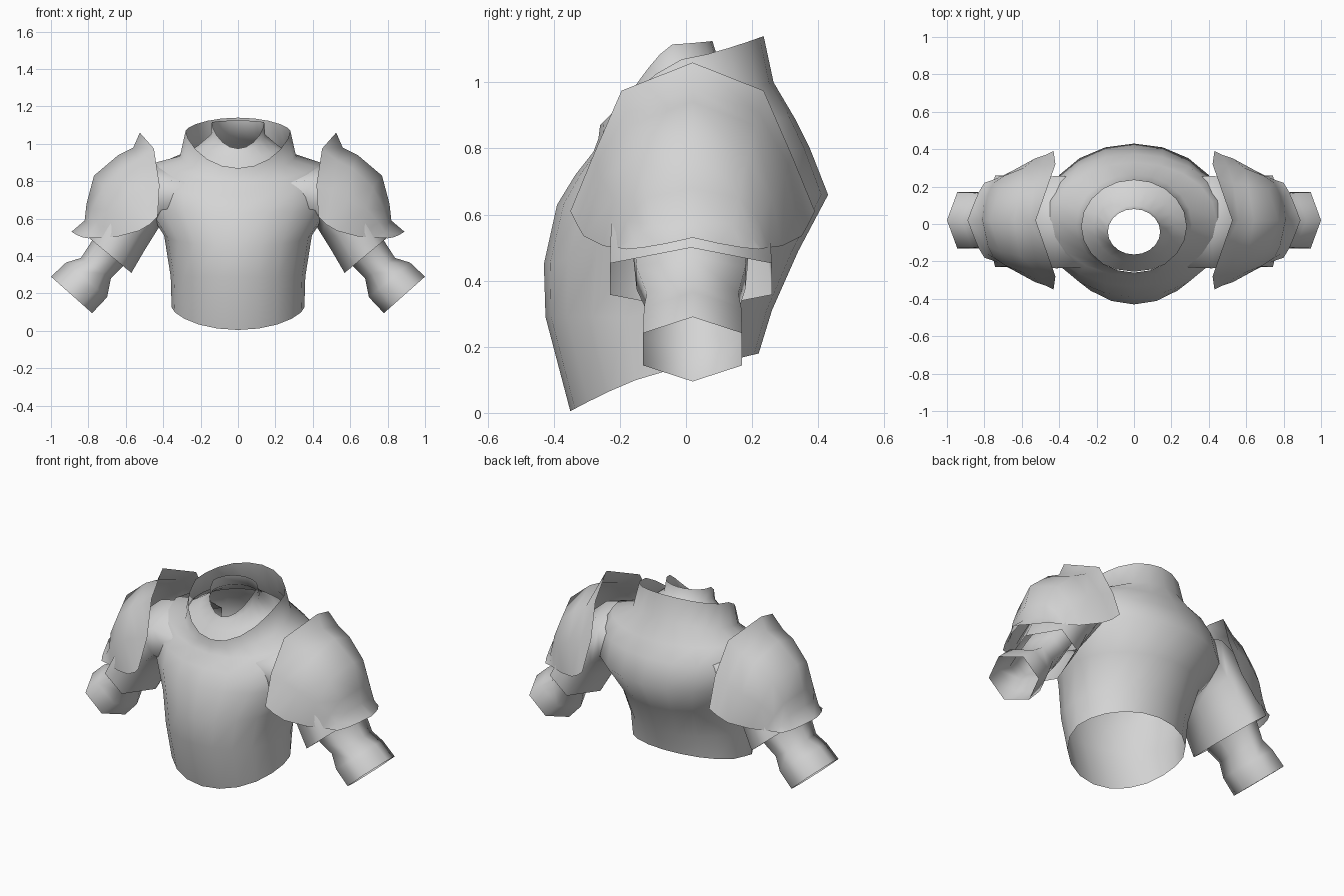
import bpy, bmesh, math

metal = bpy.data.materials.new("grey_metal")
metal.diffuse_color = (0.66, 0.66, 0.66, 1)


def loft(name, rings, closed=True, angle=60, mirror=False):
    """Skin a list of equally long point rows, leaving the ends open."""
    bm = bmesh.new()
    rows = [[bm.verts.new(p) for p in r] for r in rings]
    n = len(rows[0])
    for a, b in zip(rows, rows[1:]):
        for i in range(n if closed else n - 1):
            j = (i + 1) % n
            bm.faces.new((a[i], a[j], b[j], b[i]))
    bmesh.ops.recalc_face_normals(bm, faces=bm.faces)
    mesh = bpy.data.meshes.new(name)
    bm.to_mesh(mesh)
    bm.free()
    mesh.materials.append(metal)
    ob = bpy.data.objects.new(name, mesh)
    bpy.context.collection.objects.link(ob)
    if mirror:
        ob.modifiers.new("mirror", 'MIRROR').use_mirror_merge = False
    bpy.ops.object.select_all(action='DESELECT')
    ob.select_set(True)
    bpy.context.view_layer.objects.active = ob
    bpy.ops.object.shade_smooth_by_angle(angle=math.radians(angle))
    return ob


def body_ring(w, yf, yb, zf, zs, zb, n=20):
    """Oval with separate front, side and back heights."""
    pts = []
    for i in range(n):
        a = 2 * math.pi * i / n
        s, c = math.sin(a), math.cos(a)
        z = zs + ((zf if c > 0 else zb) - zs) * abs(c) ** 1.3
        pts.append((w * s, (yf + yb) / 2 + (yf - yb) / 2 * c, z))
    return pts


def arm_ring(top, bottom, yc, hy, n=6):
    """Oval between a top and a bottom point (x, z)."""
    pts = []
    for i in range(n):
        a = 2 * math.pi * i / n
        t = (1 - math.cos(a)) / 2
        pts.append((top[0] + (bottom[0] - top[0]) * t, yc + hy * math.sin(a),
                    top[1] + (bottom[1] - top[1]) * t))
    return pts


# Torso shell: half width, front y, back y, front z, side z, back z
loft("torso", [body_ring(*r) for r in (
    (0.355, -0.35, 0.22, 0.005, 0.125, 0.18),
    (0.36, -0.425, 0.26, 0.29, 0.29, 0.31),
    (0.395, -0.43, 0.34, 0.45, 0.51, 0.49),
    (0.495, -0.39, 0.43, 0.63, 0.66, 0.66),
    (0.50, -0.335, 0.375, 0.72, 0.80, 0.80),
    (0.44, -0.28, 0.33, 0.79, 0.90, 0.89),
    (0.31, -0.265, 0.265, 0.83, 0.935, 1.0),
    (0.28, -0.26, 0.235, 0.87, 1.07, 1.14))])

# Neck guard rising from inside the torso to the neck opening
loft("neck_guard", [body_ring(*r) for r in (
    (0.31, -0.255, 0.26, 0.84, 0.93, 0.96),
    (0.215, -0.205, 0.19, 0.915, 0.99, 1.01),
    (0.145, -0.17, 0.10, 0.96, 1.05, 1.06),
    (0.14, -0.163, 0.08, 0.975, 1.115, 1.125))])

# Sleeves, six-sided and open at the elbow
loft("sleeves", [arm_ring(*r) for r in (
    ((0.28, 0.87), (0.30, 0.56), 0.01, 0.28),
    ((0.42, 0.898), (0.41, 0.575), 0.01, 0.285),
    ((0.53, 0.87), (0.45, 0.51), 0.01, 0.275),
    ((0.68, 0.74), (0.50, 0.43), 0.01, 0.27),
    ((0.80, 0.50), (0.57, 0.31), 0.015, 0.283))], angle=85, mirror=True)

# Forearm guards, six-sided and open at the wrist
loft("forearm_guards", [arm_ring(*r) for r in (
    ((0.72, 0.57), (0.56, 0.42), 0.015, 0.20),
    ((0.785, 0.475), (0.62, 0.34), 0.015, 0.19),
    ((0.84, 0.39), (0.68, 0.28), 0.02, 0.16),
    ((0.92, 0.365), (0.70, 0.18), 0.02, 0.17),
    ((1.00, 0.29), (0.78, 0.095), 0.02, 0.173))], angle=85, mirror=True)

# Shoulder plates: rim, flank, shoulder and ridge point of each arch (x, half y, z)
arches = (
    ((0.43, 0.37, 0.61), (0.42, 0.30, 0.78), (0.45, 0.215, 0.975), (0.525, 0, 1.06)),
    ((0.47, 0.35, 0.57), (0.50, 0.29, 0.75), (0.53, 0.20, 0.91), (0.56, 0, 0.98)),
    ((0.53, 0.33, 0.535), (0.59, 0.28, 0.71), (0.61, 0.19, 0.87), (0.64, 0, 0.94)),
    ((0.64, 0.27, 0.505), (0.69, 0.24, 0.65), (0.72, 0.165, 0.77), (0.77, 0, 0.83)),
    ((0.72, 0.23, 0.50), (0.75, 0.20, 0.58), (0.78, 0.14, 0.65), (0.81, 0, 0.68)),
    ((0.77, 0.21, 0.497), (0.785, 0.18, 0.53), (0.80, 0.12, 0.57), (0.82, 0, 0.59)),
    ((0.80, 0.20, 0.495), (0.83, 0.15, 0.50), (0.86, 0.08, 0.512), (0.89, 0, 0.53)))
yc = 0.02
loft("shoulder_plates", [
    [(x, yc - y, z) for x, y, z in a] + [(x, yc + y, z) for x, y, z in a[-2::-1]]
    for a in arches], closed=False, mirror=True)
